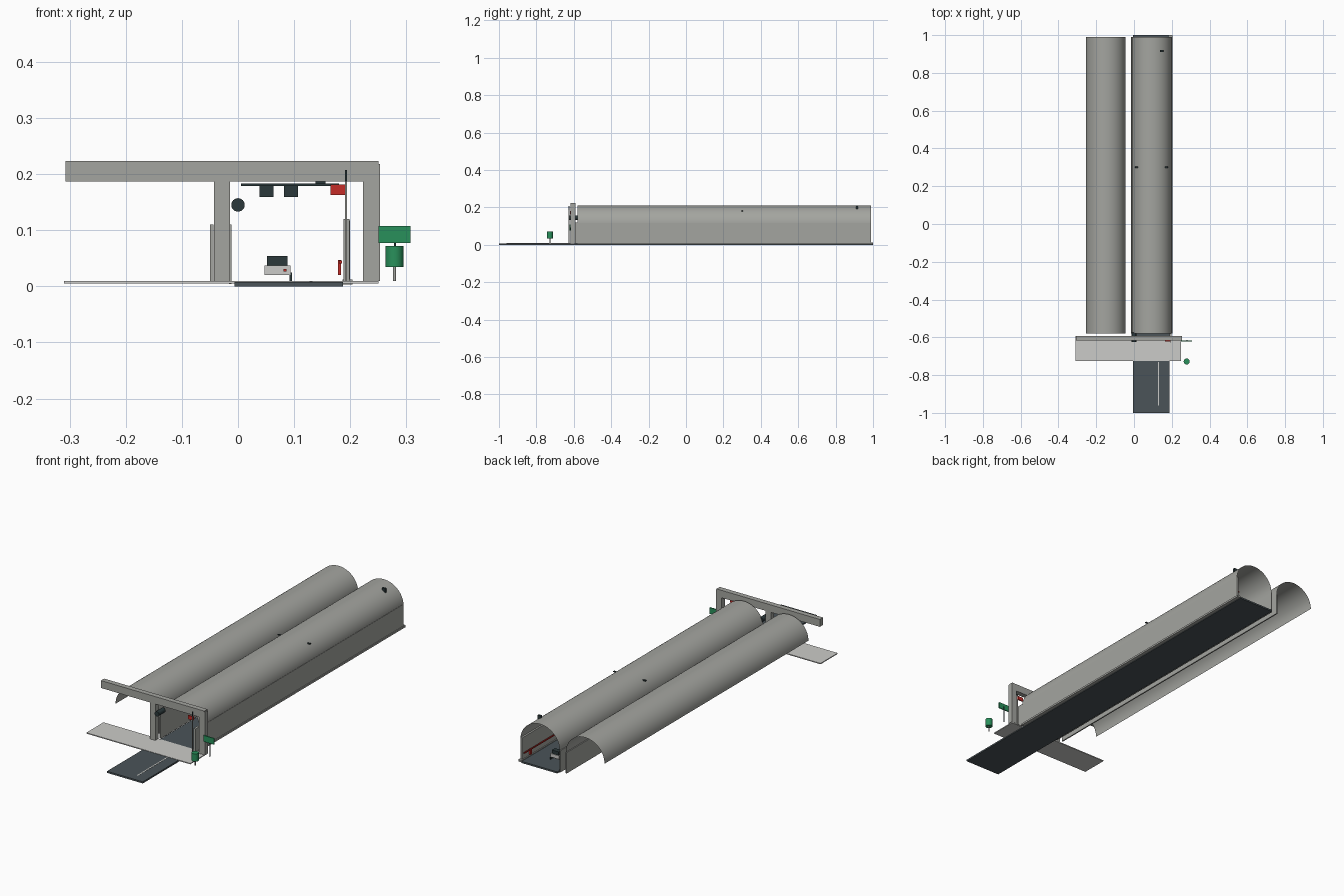
import bpy, bmesh, math

cube = bpy.data.objects.get("Cube")
if cube:
    bpy.data.objects.remove(cube, do_unlink=True)


def material(name, rgb):
    m = bpy.data.materials.new(name)
    m.use_nodes = True
    m.diffuse_color = (*rgb, 1)
    m.node_tree.nodes["Principled BSDF"].inputs["Base Color"].default_value = (*rgb, 1)
    return m


concrete = material("concrete grey", (.37, .375, .35))
pale = material("pale grey", (.6, .6, .58))
asphalt = material("asphalt", (.07, .088, .098))
dark = material("dark slate", (.024, .04, .043))
red = material("signal red", (.56, .025, .02))
green = material("sign green", (.022, .28, .105))


def finish(name, bm, mat, smooth=False):
    mesh = bpy.data.meshes.new(name)
    bm.to_mesh(mesh)
    bm.free()
    mesh.materials.append(mat)
    ob = bpy.data.objects.new(name, mesh)
    bpy.context.collection.objects.link(ob)
    if smooth:
        bpy.ops.object.select_all(action='DESELECT')
        ob.select_set(True)
        bpy.context.view_layer.objects.active = ob
        bpy.ops.object.shade_smooth_by_angle(angle=math.radians(35))
    return ob


def box(name, xs, ys, zs, mat):
    bm = bmesh.new()
    bmesh.ops.create_cube(bm, size=1)
    for v in bm.verts:
        for i, (lo, hi) in enumerate((xs, ys, zs)):
            v.co[i] = lo if v.co[i] < 0 else hi
    return finish(name, bm, mat)


def cylinder(name, centre, radius, length, mat, along_y=False):
    bm = bmesh.new()
    bmesh.ops.create_cone(bm, cap_ends=True, segments=24, radius1=radius,
                          radius2=radius, depth=length)
    ob = finish(name, bm, mat, True)
    ob.location = centre
    if along_y:
        ob.rotation_euler.x = math.pi / 2
    return ob


START, END, SPRING, CROWN = -.58, .99, .11, .21


def vault(name, left, right):
    """Thin open half-round roof shell."""
    bm = bmesh.new()
    mid, half, n = (left + right) / 2, (right - left) / 2, 32
    rows = []
    for i in range(n + 1):
        a = math.pi * i / n
        x, z = mid + half * math.cos(a), SPRING + (CROWN - SPRING) * math.sin(a)
        rows.append([bm.verts.new((x, y, z)) for y in (START, END)])
    for a, b in zip(rows, rows[1:]):
        bm.faces.new((a[0], a[1], b[1], b[0]))
    bmesh.ops.recalc_face_normals(bm, faces=bm.faces)
    return finish(name, bm, concrete, True)


# Road and apron
box("road_slab", (-.006, .187), (-1, 1), (0, .008), asphalt)
box("apron_slab", (-.31, .25), (-.725, -.593), (.005, .0095), pale)
box("lane_line", (.127, .133), (-.96, -.73), (.008, .0088), pale)

# Main and side tunnels
span = (START, END)
vault("main_tunnel_roof", -.012, .199)
vault("side_tunnel_roof", -.254, -.045)
box("main_left_wall", (-.016, -.012), span, (.004, SPRING), concrete)
box("main_right_wall", (.19, .2), span, (.004, .117), concrete)
box("side_tunnel_wall", (-.05, -.044), span, (.008, SPRING), concrete)
box("right_curb", (.186, .204), (START, 1), (.003, .012), concrete)

# Portal frame
portal = (-.617, -.592)
box("portal_beam", (-.307, .25), portal, (.187, .223), concrete)
box("portal_middle_pillar", (-.043, -.014), portal, (.0095, .187), concrete)
box("portal_right_pillar", (.223, .253), portal, (.0095, .218), concrete)

# Lane signal gantry
box("gantry_bar", (.005, .18), (.296, .304), (.179, .183), dark)
for side, x in (("left", .082), ("right", .038)):
    box("lane_signal_" + side, (x, x + .025), (.29, .305), (.159, .18), dark)
box("roof_sensor", (.138, .156), (.91, .92), (.18, .211), dark)
cylinder("jet_fan", (0, -.6, .145), .012, .05, dark, True)

# Barrier
box("barrier_housing", (.188, .199), (-.61, START), (.008, .12), concrete)
box("barrier_pole", (.191, .194), (-.627, -.622), (.01, .187), concrete)
box("barrier_tip", (.191, .194), (-.627, -.622), (.187, .207), dark)
box("alarm_box", (.165, .193), (-.621, -.615), (.163, .181), red)

# Fire main and cabinets
box("fire_pipe", (.18, .185), (-.55, .985), (.041, .046), red)
for i in range(5):
    y = -.5 + i * .358
    box("fire_cabinet_%d" % (i + 1), (.178, .184), (y, y + .012), (.02, .047), red)

# Roadside equipment
box("cabinet_base", (.047, .094), (.88, .91), (.02, .037), pale)
box("cabinet_top", (.052, .088), (.883, .907), (.037, .054), dark)
box("cabinet_foot", (.092, .096), (.88, .91), (.008, .025), dark)
box("cabinet_lamp", (.081, .086), (.877, .88), (.026, .031), red)

# Signs outside
box("sign_plate", (.25, .307), (-.623, -.618), (.077, .107), green)
cylinder("sign_pole", (.28, -.616, .05), .002, .082, dark)
cylinder("marker_drum", (.279, -.728, .053), .016, .038, green)
cylinder("marker_post", (.279, -.728, .022), .0025, .026, concrete)
